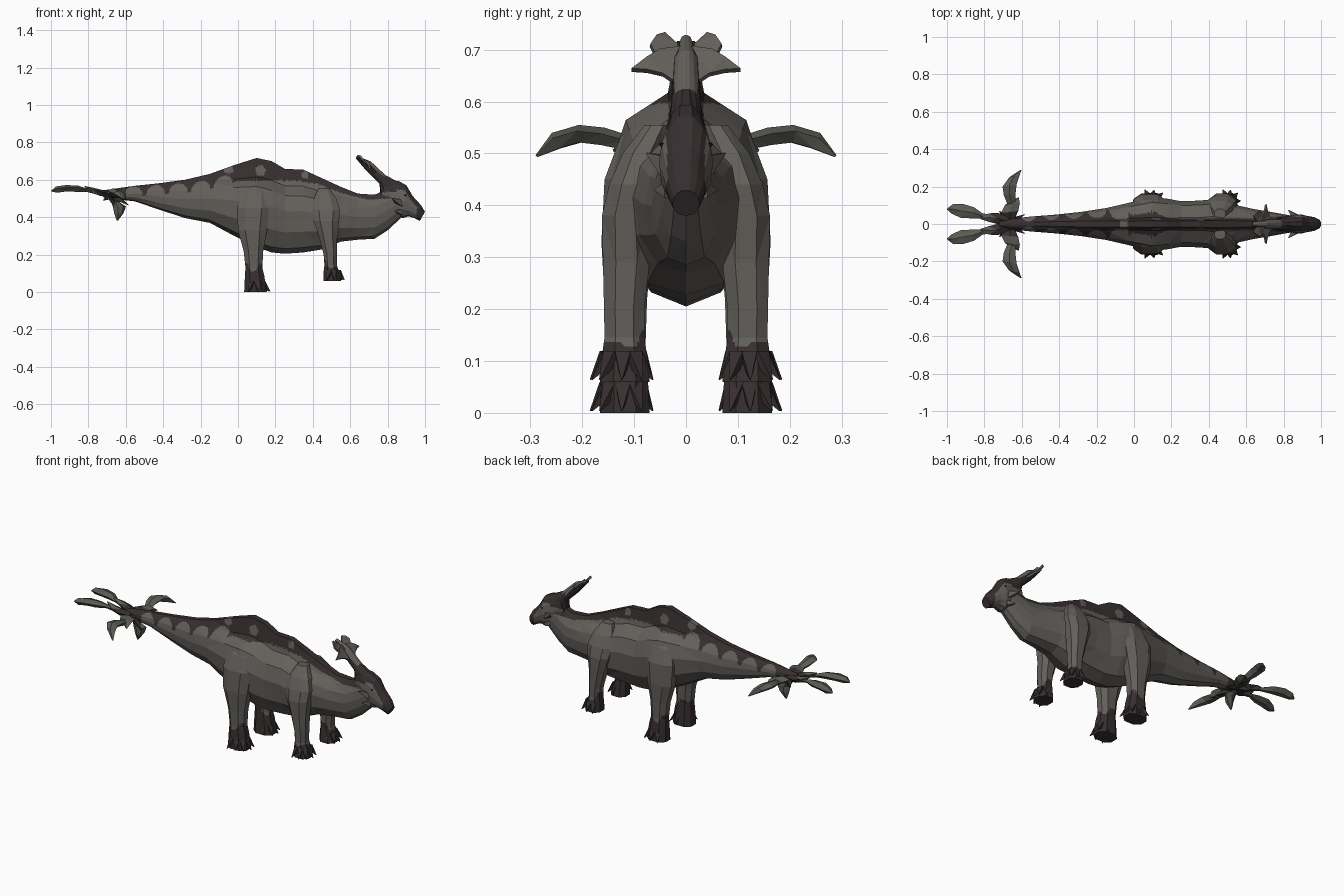
import bpy, bmesh, math
from mathutils import Vector

if "Cube" in bpy.data.objects:
    bpy.data.objects.remove(bpy.data.objects["Cube"])


def material(name, rgb):
    m = bpy.data.materials.new(name)
    m.diffuse_color = (*rgb, 1)
    m.use_nodes = True
    m.node_tree.nodes["Principled BSDF"].inputs["Base Color"].default_value = m.diffuse_color
    return m


HIDE = material("grey hide", (0.125, 0.117, 0.105))
DARK = material("dark brown hide", (0.038, 0.028, 0.029))
LEAF = material("leaf grey", (0.105, 0.105, 0.088))
EYE = material("eye black", (0.008, 0.008, 0.008))


def finish(name, bm, mats, rule=None, mirror=False):
    bmesh.ops.recalc_face_normals(bm, faces=bm.faces)
    bm.normal_update()
    if rule:
        for f in bm.faces:
            f.material_index = int(rule(f.calc_center_median(), f.normal))
    me = bpy.data.meshes.new(name)
    bm.to_mesh(me)
    bm.free()
    for m in mats:
        me.materials.append(m)
    ob = bpy.data.objects.new(name, me)
    bpy.context.collection.objects.link(ob)
    if mirror:
        mod = ob.modifiers.new("mirror", 'MIRROR')
        mod.use_axis = (False, True, False)
    return ob


def loft(name, rings, mats, rule=None, cuts=0, mirror=False, slices=()):
    """Skin equal-sized rings of points, cap both ends; slices are extra x cuts."""
    bm = bmesh.new()
    vs = [[bm.verts.new(p) for p in r] for r in rings]
    n = len(vs[0])
    for a, b in zip(vs, vs[1:]):
        for i in range(n):
            j = (i + 1) % n
            bm.faces.new((a[i], a[j], b[j], b[i]))
    bm.faces.new(vs[0])
    bm.faces.new(vs[-1])
    bmesh.ops.triangulate(bm, faces=bm.faces)
    for x in slices:
        bmesh.ops.bisect_plane(bm, geom=bm.verts[:] + bm.edges[:] + bm.faces[:], dist=1e-4,
                               plane_co=(x, 0, 0), plane_no=(1, 0, 0))
    bmesh.ops.triangulate(bm, faces=bm.faces)
    if cuts:
        bmesh.ops.subdivide_edges(bm, edges=bm.edges[:], cuts=cuts, use_grid_fill=True)
    return finish(name, bm, mats, rule, mirror)


ROUND = [(0, 0), (.55, .06), (.9, .25), (1, .48), (.9, .7), (.6, .88), (.25, .98)]
RIDGE = [(0, 0), (.55, .06), (.92, .25), (1, .5), (.8, .68), (.24, .79), (.12, 1)]


def section(xt, zt, xb, zb, w, k=0):
    """Cross-section between a top and bottom point; k blends round to ridged."""
    half = []
    for (a, b), (c, d) in zip(ROUND, RIDGE):
        y, t = a + (c - a) * k, b + (d - b) * k
        half.append(Vector((xb + (xt - xb) * t, y * w, zb + (zt - zb) * t)))
    return half + [Vector((p.x, -p.y, p.z)) for p in reversed(half[1:])]


def lerp_table(table, x):
    for (x0, v0), (x1, v1) in zip(table, table[1:]):
        if x <= x1:
            return v0 + (v1 - v0) * (x - x0) / (x1 - x0)
    return table[-1][1]


# Body, tail and neck in one skin, with a scalloped dark back
EDGE = [(-.8, .50), (-.6, .51), (-.4, .522), (-.2, .54), (-.05, .575), (0, .595), (.3, .598),
        (.42, .58), (.55, .53), (.7, .493), (.8, .50), (.9, .5)]
SPOTS = [(-.05, .655, .025), (.12, .65, .028), (.36, .625, .02)]


def back_is_dark(c, n):
    if c.x < -.60:
        return True
    if any(math.hypot(c.x - x, c.z - z) < r for x, z, r in SPOTS):
        return False
    u = ((c.x + .02) / .12) % 1 * 2 - 1      # round scallops along the tail
    scallop = math.sqrt(max(0, 1 - (u / .85) ** 2)) * .052 if c.x < -.02 else 0
    return c.z > lerp_table(EDGE, c.x) + scallop


BODY = [(-.72, .505, .545, .018, 0), (-.64, .495, .557, .03, 0), (-.55, .485, .57, .04, 0),
        (-.42, .44, .585, .05, 0), (-.28, .395, .605, .065, .1), (-.15, .37, .635, .085, .4),
        (-.02, .30, .68, .115, .9), (.1, .24, .717, .145, 1), (.18, .212, .70, .135, 1),
        (.25, .205, .66, .122, .9), (.35, .212, .655, .125, .9), (.45, .228, .61, .135, .8),
        (.55, .27, .565, .10, .6), (.64, .28, .53, .08, .3), (.73, .285, .525, .065, .1),
        (.80, .33, .555, .052, 0), (.87, .395, .57, .04, 0)]
loft("body", [section(x, zt, x, zb, w, k) for x, zb, zt, w, k in BODY],
     [HIDE, DARK], back_is_dark, cuts=3, slices=[-.6 + .03 * i for i in range(48)])

# Head with dark brow and beak
HEAD = [(.80, .60, .755, .50, .034), (.86, .597, .82, .42, .045), (.90, .575, .88, .395, .052),
        (.935, .515, .912, .405, .044), (.98, .465, .945, .395, .037), (1.0, .43, .972, .38, .026)]
loft("head", [section(*h) for h in HEAD], [HIDE, DARK],
     lambda c, n: (n.z > .25 and abs(c.y) < .037) or c.x > .955 or (c.z > .535 and c.x < .85), cuts=3)

# Backswept crest
CREST = [(.86, .59, .76, .52, .034), (.79, .625, .757, .58, .028),
         (.71, .70, .685, .65, .024), (.635, .728, .63, .715, .010)]
loft("crest", [section(*c) for c in CREST], [HIDE, DARK],
     lambda c, n: not (c.z > .628 and n.x > .2), cuts=1)


def plate(name, pts, thick, mats, mirror=True):
    """Thin solid plate from an outline, thickened along its normal."""
    bm = bmesh.new()
    f = bm.faces.new([bm.verts.new(p) for p in pts])
    f.normal_update()
    off = f.normal * thick
    ext = bmesh.ops.extrude_face_region(bm, geom=[f])
    for v in ext["geom"]:
        if isinstance(v, bmesh.types.BMVert):
            v.co += off
    bmesh.ops.triangulate(bm, faces=bm.faces)
    return finish(name, bm, mats, None, mirror)


# Crest fins: a side spike and a raised lobe
plate("crest_side_fin", [(.74, .01, .625), (.715, .045, .648), (.705, .075, .655), (.70, .105, .657),
                         (.695, .075, .68), (.68, .05, .695), (.67, .01, .70)], .012, [HIDE])
plate("crest_lobe", [(.69, .01, .675), (.68, .06, .685), (.665, .07, .705), (.65, .058, .722),
                     (.635, .042, .727), (.65, .018, .705)], .01, [HIDE])


def spike(name, base, tip, r, mat, sides=4):
    b, t = Vector(base), Vector(tip)
    q = (t - b).to_track_quat('Z', 'Y')
    ring = [b + q @ Vector((r * math.cos(a), r * math.sin(a), 0))
            for a in (math.tau * (i + .5) / sides for i in range(sides))]
    end = [t + (p - b) * .08 for p in ring]
    return loft(name, [ring, end], [mat], mirror=True)


# Cheek spikes and eyes
spike("cheek_spike", (.87, .03, .475), (.825, .075, .50), .028, HIDE)
spike("jaw_spike", (.87, .03, .43), (.84, .06, .43), .022, HIDE)
spike("eye", (.893, .038, .515), (.896, .052, .518), .011, EYE, 6)


def leg(name, levels, sock):
    """Eight-sided leg from (z, x0, x1, y0, y1) levels."""
    rings = []
    for z, x0, x1, y0, y1 in levels:
        cx, cy, rx, ry = (x0 + x1) / 2, (y0 + y1) / 2, (x1 - x0) / 2, (y1 - y0) / 2
        rings.append([(cx + u * rx, cy + v * ry, z) for u, v in
                      ((1, .45), (.5, 1), (-.5, 1), (-1, .45),
                       (-1, -.45), (-.5, -1), (.5, -1), (1, -.45))])
    loft(name, rings, [HIDE, DARK],
         lambda c, n: c.z < sock + .025 * math.sin(60 * c.x + 40 * c.y), cuts=3, mirror=True)
    # Toe claws round the front, outside and inside of the foot
    z, x0, x1, y0, y1 = levels[-1]
    cx, cy, rx, ry = (x0 + x1) / 2, (y0 + y1) / 2, (x1 - x0) / 2, (y1 - y0) / 2
    for i, (u, v) in enumerate(((1, -.55), (1.1, .1), (.85, .8), (.2, 1.05), (-.5, 1.1), (.3, -.9))):
        spike(f"{name}_claw_{i}", (cx + u * rx * .6, cy + v * ry * .6, z + .05),
              (cx + u * (rx + .012), cy + v * (ry + .012), z + .004), .021, DARK)


leg("hind_leg", [(.575, .05, .14, .04, .09), (.53, .02, .16, .05, .127), (.45, -.005, .17, .06, .157),
                 (.33, .0, .155, .065, .163), (.22, .03, .135, .075, .157), (.13, .04, .13, .078, .155),
                 (.09, .037, .14, .075, .16), (.04, .035, .148, .072, .164), (0, .033, .153, .07, .166)], .135)
leg("front_leg", [(.555, .43, .49, .03, .08), (.50, .405, .525, .05, .122), (.44, .395, .545, .06, .148),
                  (.38, .405, .54, .07, .162), (.29, .435, .53, .07, .16), (.2, .458, .53, .08, .158),
                  (.145, .462, .528, .08, .157), (.11, .458, .54, .075, .162), (.06, .457, .552, .07, .166)], .15)


# Tail leaves: pointed blades along a bent path, dark for a share of their length
def leaf(name, path, side, mirror=True, share=.36):
    s = Vector(side).normalized()
    pts = [Vector(p[:3]) for p in path]
    rings = []
    for i, (p, row) in enumerate(zip(pts, path)):
        d = (pts[min(i + 1, len(pts) - 1)] - pts[max(i - 1, 0)]).normalized()
        up = d.cross(s).normalized()
        w, t = row[3], min(.017, row[3] * .65)
        rings.append([p + s * w - up * t * .3, p + s * w * .4 + up * t, p - s * w * .4 + up * t,
                      p - s * w - up * t * .3, p - up * t])
    loft(name, rings, [LEAF, DARK],
         lambda c, n: (c - pts[0]).length < share * (pts[-1] - pts[0]).length, mirror=mirror)


leaf("side_leaf", [(-.66, .01, .515, .022), (-.66, .06, .52, .024), (-.655, .11, .52, .022),
                   (-.665, .16, .533, .032), (-.665, .205, .538, .038), (-.64, .25, .525, .028),
                   (-.605, .288, .495, .004)], (1, .15, 0))
leaf("back_leaf", [(-.66, .01, .525, .016), (-.75, .03, .535, .02), (-.81, .042, .545, .014),
                   (-.86, .06, .553, .03), (-.92, .07, .555, .038), (-.97, .08, .548, .026),
                   (-.998, .08, .54, .004)], (.1, 1, 0))
leaf("lower_leaf", [(-.68, 0, .51, .02), (-.65, 0, .475, .024), (-.632, 0, .455, .036),
                    (-.635, 0, .42, .026), (-.645, 0, .382, .004)], (1, .3, .1), False)

# Small inner leaflets around the dark bud where the tail ends
leaf("inner_side_leaflet", [(-.66, .02, .515, .02), (-.665, .065, .525, .046), (-.65, .105, .522, .04),
                            (-.62, .14, .505, .004)], (1, .1, 0), share=.45)
leaf("inner_back_leaflet", [(-.66, .01, .52, .02), (-.73, .03, .53, .03), (-.78, .035, .545, .022),
                            (-.82, .03, .565, .004)], (.1, 1, 0), share=.6)
for i, tip in enumerate([(-.585, .05, .465), (-.72, .07, .49)]):
    spike(f"bud_spike_{i}", (-.67, .01, .52), tip, .026, DARK)
